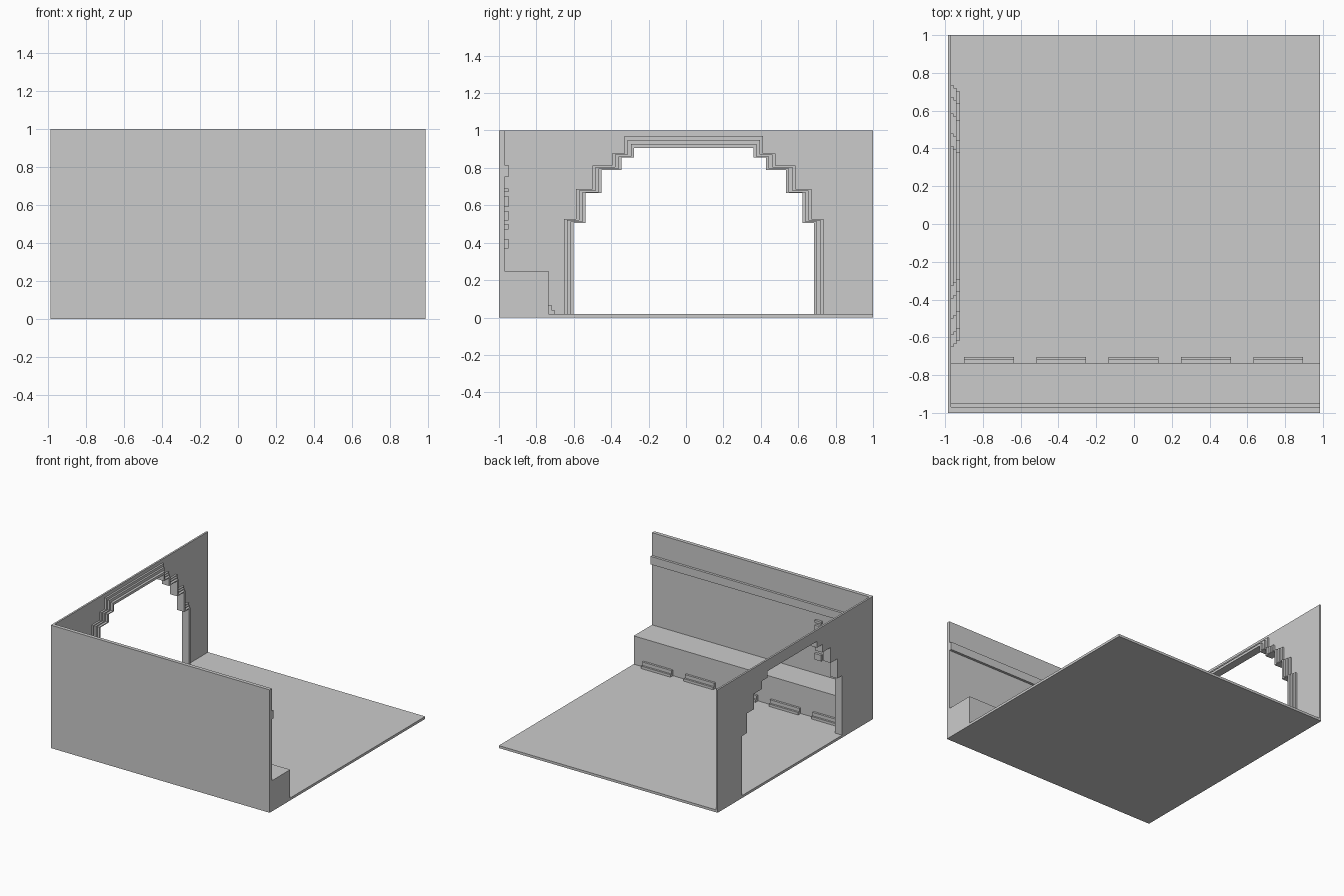
import bpy
import bmesh

cube = bpy.data.objects.get("Cube")
if cube:
    bpy.data.objects.remove(cube, do_unlink=True)

grey = bpy.data.materials.new("plain_grey")
grey.use_nodes = True
COLOR = (0.6, 0.6, 0.6, 1)
grey.diffuse_color = COLOR
grey.node_tree.nodes["Principled BSDF"].inputs["Base Color"].default_value = COLOR

W = 0.985          # half width of the room
FLOOR = 0.02       # floor thickness
WALL = -0.97       # inner face of both walls
ARCH_Y = 0.042     # centre of the arch


def add_object(name, bm):
    bmesh.ops.recalc_face_normals(bm, faces=bm.faces)
    mesh = bpy.data.meshes.new(name)
    bm.to_mesh(mesh)
    bm.free()
    mesh.materials.append(grey)
    obj = bpy.data.objects.new(name, mesh)
    bpy.context.collection.objects.link(obj)
    return obj


def extrude_profile(name, points, axis, start, end):
    """Prism from a closed 2D outline: (y, z) points pushed along x."""
    bm = bmesh.new()
    face = bm.faces.new([bm.verts.new((start, y, z)) for y, z in points])
    new = bmesh.ops.extrude_face_region(bm, geom=[face])["geom"]
    verts = [v for v in new if isinstance(v, bmesh.types.BMVert)]
    bmesh.ops.translate(bm, verts=verts, vec=(end - start, 0, 0))
    return add_object(name, bm)


def box(name, x, y, z):
    outline = [(y[0], z[0]), (y[1], z[0]), (y[1], z[1]), (y[0], z[1])]
    return extrude_profile(name, outline, "x", x[0], x[1])


# Stepped arch: (half width, height) of each tier, widest first
TIERS = [(0.643, 0.505), (0.58, 0.665), (0.493, 0.79), (0.387, 0.855), (0.32, 0.907)]


def arch_line(grow):
    """Open stepped line from the left foot over the top to the right foot."""
    half = []
    base = FLOOR
    for i, (w, top) in enumerate(TIERS):
        top += grow * (1.27 if i == len(TIERS) - 1 else 0.45)
        half += [(w + grow, base), (w + grow, top)]
        base = top
    left = [(ARCH_Y - w, z) for w, z in half]
    right = [(ARCH_Y + w, z) for w, z in reversed(half)]
    return left + right


# Floor, front wall and raised platform
box("floor", (-W, W), (-1, 1), (0, FLOOR))
box("front_wall", (-W, W), (-1, WALL), (0, 1))
box("platform", (WALL, W), (WALL, -0.735), (FLOOR, 0.25))
box("wall_rail", (-W, W), (WALL, -0.95), (0.75, 0.815))

# Side wall with the arched opening
outline = [(-1, FLOOR)] + arch_line(0) + [(1, FLOOR), (1, 1), (-1, 1)]
extrude_profile("arched_side_wall", outline, "x", -W, WALL)

# Layered arch moulding, each inner layer standing further out
for name, grow, depth in (("outer", 0.05, -0.955), ("middle", 0.034, -0.94), ("inner", 0.016, -0.92)):
    band = arch_line(grow) + arch_line(0)[::-1]
    extrude_profile(name + "_arch_moulding", band, "x", WALL, depth)

# Two-stepped footholds along the platform
for i in range(5):
    x = -0.768 + 0.383 * i
    steps = [(-0.735, FLOOR), (-0.703, FLOOR), (-0.703, 0.04),
             (-0.718, 0.04), (-0.718, 0.068), (-0.735, 0.068)]
    extrude_profile(f"platform_step_{i + 1}", steps, "x", x - 0.132, x + 0.132)

# Small raised blocks on the inside of the front wall
for i, z in enumerate([(0.37, 0.42), (0.47, 0.5), (0.52, 0.57), (0.59, 0.65), (0.67, 0.69)]):
    box(f"wall_block_{i + 1}", (-0.55, -0.49), (WALL, -0.95), z)
